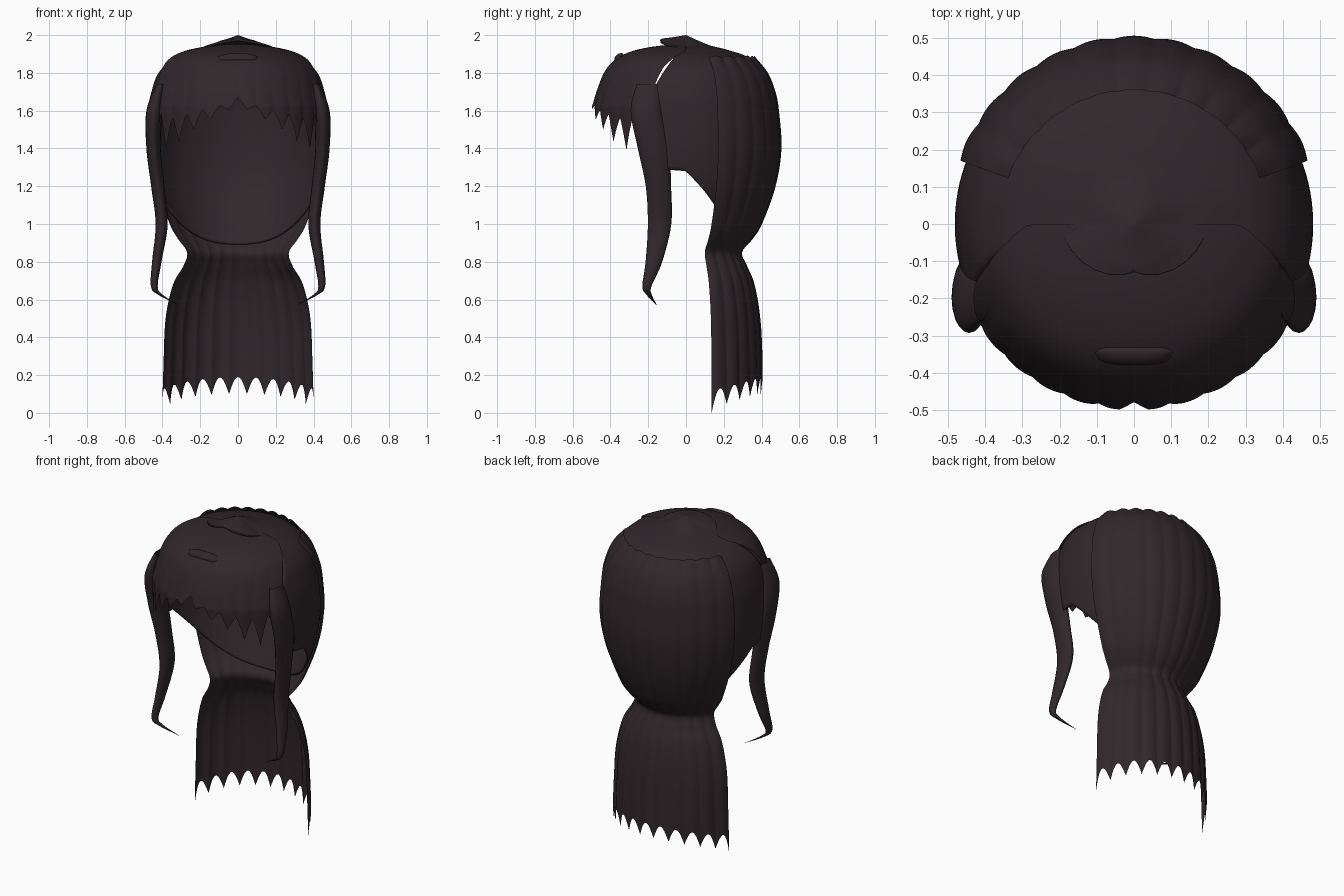
import bpy, bmesh
from math import sin, cos, pi, radians
from mathutils import Vector

if "Cube" in bpy.data.objects:
    bpy.data.objects.remove(bpy.data.objects["Cube"])

mat = bpy.data.materials.new("dark_hair")
mat.diffuse_color = (0.03, 0.02, 0.024, 1)
mat.use_nodes = True
mat.node_tree.nodes["Principled BSDF"].inputs["Base Color"].default_value = mat.diffuse_color


def curve(pts, t):
    """Smooth (Catmull-Rom) lookup in a list of tuples, t in index units."""
    n = len(pts) - 1
    i = max(0, min(int(t), n - 1))
    f = max(0.0, min(t - i, 1.0))
    p = [Vector(pts[max(0, min(k, n))]) for k in (i - 1, i, i + 1, i + 2)]
    return 0.5 * (2 * p[1] + (p[2] - p[0]) * f + (2 * p[0] - 5 * p[1] + 4 * p[2] - p[3]) * f ** 2
                  + (3 * p[1] - p[0] - 3 * p[2] + p[3]) * f ** 3)


def lerp(pts, x):
    """Piecewise linear lookup y(x)."""
    if x <= pts[0][0]:
        return pts[0][1]
    for (a, b), (c, d) in zip(pts, pts[1:]):
        if x <= c:
            return b + (d - b) * (x - a) / (c - a)
    return pts[-1][1]


def sheet(name, nu, nv, fn):
    """Grid surface from fn(u, v)."""
    bm = bmesh.new()
    g = [[bm.verts.new(fn(i / nu, j / nv)) for i in range(nu + 1)] for j in range(nv + 1)]
    for j in range(nv):
        for i in range(nu):
            bm.faces.new((g[j][i], g[j][i + 1], g[j + 1][i + 1], g[j + 1][i]))
    bmesh.ops.remove_doubles(bm, verts=bm.verts, dist=0.0002)
    bmesh.ops.recalc_face_normals(bm, faces=bm.faces)
    me = bpy.data.meshes.new(name)
    bm.to_mesh(me)
    bm.free()
    me.shade_smooth()
    me.materials.append(mat)
    ob = bpy.data.objects.new(name, me)
    bpy.context.collection.objects.link(ob)
    return ob


# Scalp cap: dome with a peak, open at the face, bottom edge dropping to the nape
CAP = [(0, 2), (.12, 1.948), (.22, 1.922), (.335, 1.88), (.42, 1.8), (.458, 1.7), (.475, 1.6),
       (.48, 1.4), (.45, 1.2), (.375, 1.0), (.325, .89)]
OPEN = [(1.1, 90), (1.75, 8), (3, 10), (5, 22), (8, 18)]


def cap(u, v):
    a = radians(lerp(OPEN, 7.6 * v))
    th = -a + (pi + 2 * a) * u
    t = v * (7.6 + 2.4 * max(0, sin(th)))
    r, z = curve(CAP, t)
    z += .035 * max(0, -sin(th)) * min(1, r / .12)
    return r * cos(th), r * sin(th), z


cap_ob = sheet("scalp_cap", 72, 70, cap)
sol = cap_ob.modifiers.new("thickness", 'SOLIDIFY')
sol.thickness = .012
sol.offset = -1

# Back hair: (z, half width, depth), pinched at the nape, ragged hem
BACK = [(1.885, .36, .36), (1.8, .432, .432), (1.7, .472, .472), (1.6, .49, .49), (1.4, .498, .503),
        (1.2, .462, .472), (1.0, .388, .4), (.92, .34, .35), (.85, .29, .295), (.78, .31, .32),
        (.68, .37, .36), (.5, .413, .39), (.25, .425, .4), (0, .432, .403)]


def back(u, v):
    t = 13 * v
    z, a, d = curve(BACK, t)
    th = radians(20 + 140 * u)
    s = abs(sin(11 * pi * u))
    mid = sin(pi * u)
    if t > 11:
        tip, valley = .1 * mid ** .6, .12 + .07 * mid
        z = .5 + (tip + (valley - tip) * s - .5) * (t - 11) / 2
    if t < 1:
        z += .012 * (s - .5) * (1 - t)
    k = 1 + .02 * (s - .6) * (.3 + .7 * min(1, v * 1.4))
    return a * k * cos(th), d * k * sin(th), z


sheet("back_hair", 132, 80, back)

# Fringe: domed front layer with twelve pointed strands
FRINGE = [(.08, 1.95), (.2, 1.935), (.3, 1.91), (.38, 1.868), (.435, 1.8), (.475, 1.7)]
EDGE = [(1.8, 0), (2.5, 8), (3.5, 16), (5, 23)]
TIP = [(23, 1.5), (28, 1.44), (39, 1.39), (50, 1.43), (62, 1.5), (73, 1.55), (90, 1.63)]
VALLEY = [(23, 1.6), (45, 1.56), (56, 1.58), (67, 1.6), (79, 1.625), (90, 1.67)]


def fringe(u, v):
    t = min(5, 5 * v / .6)
    e = lerp(EDGE, t)
    deg = e + (180 - 2 * e) * u
    r, z = curve(FRINGE, t)
    s = abs(sin(12 * pi * u))
    if v > .6:
        m = min(deg, 180 - deg)
        w = 1 - abs(2 * ((12 * u) % 1) - 1)
        zb = lerp(VALLEY, m) + (lerp(TIP, m) - lerp(VALLEY, m)) * w ** 1.2
        z = 1.7 + (zb - 1.7) * (v - .6) / .4
        drop = 1.7 - z
        r = .475 + .022 * min(1, drop / .08) - .03 * max(0, drop - .08)
    r *= 1 + .016 * (s - .6) * v * v
    return r * cos(radians(deg)), -r * sin(radians(deg)), z


sheet("fringe", 120, 40, fringe)

# Side locks: (z, x, y, half x, half y), curling inward at the tip
LOCK = [(1.74, .41, -.2, .02, .06), (1.6, .443, -.21, .042, .083), (1.4, .447, -.172, .038, .083),
        (1.2, .425, -.146, .035, .067), (1.0, .404, -.14, .032, .062), (.8, .43, -.17, .025, .044),
        (.67, .443, -.207, .018, .024), (.625, .41, -.195, .012, .014), (.57, .31, -.155, .001, .001)]
for side, label in ((1, "right"), (-1, "left")):
    def lock(u, v):
        z, x, y, hx, hy = curve(LOCK, 8 * v)
        a = 2 * pi * u
        return side * (x + hx * cos(a)), y + hy * sin(a), z
    sheet("side_lock_" + label, 20, 48, lock)


# Small raised tuft on top of the fringe
def tuft(u, v):
    x = .105 * (2 * u - 1)
    a = 2 * pi * v
    k = max(.02, 1 - (2 * u - 1) ** 4) ** .5
    return x, -.355 + .5 * x * x + .024 * k * cos(a), 1.884 - .8 * x * x + .018 * k * sin(a) + .01 * cos(a)


sheet("fringe_tuft", 20, 16, tuft)
